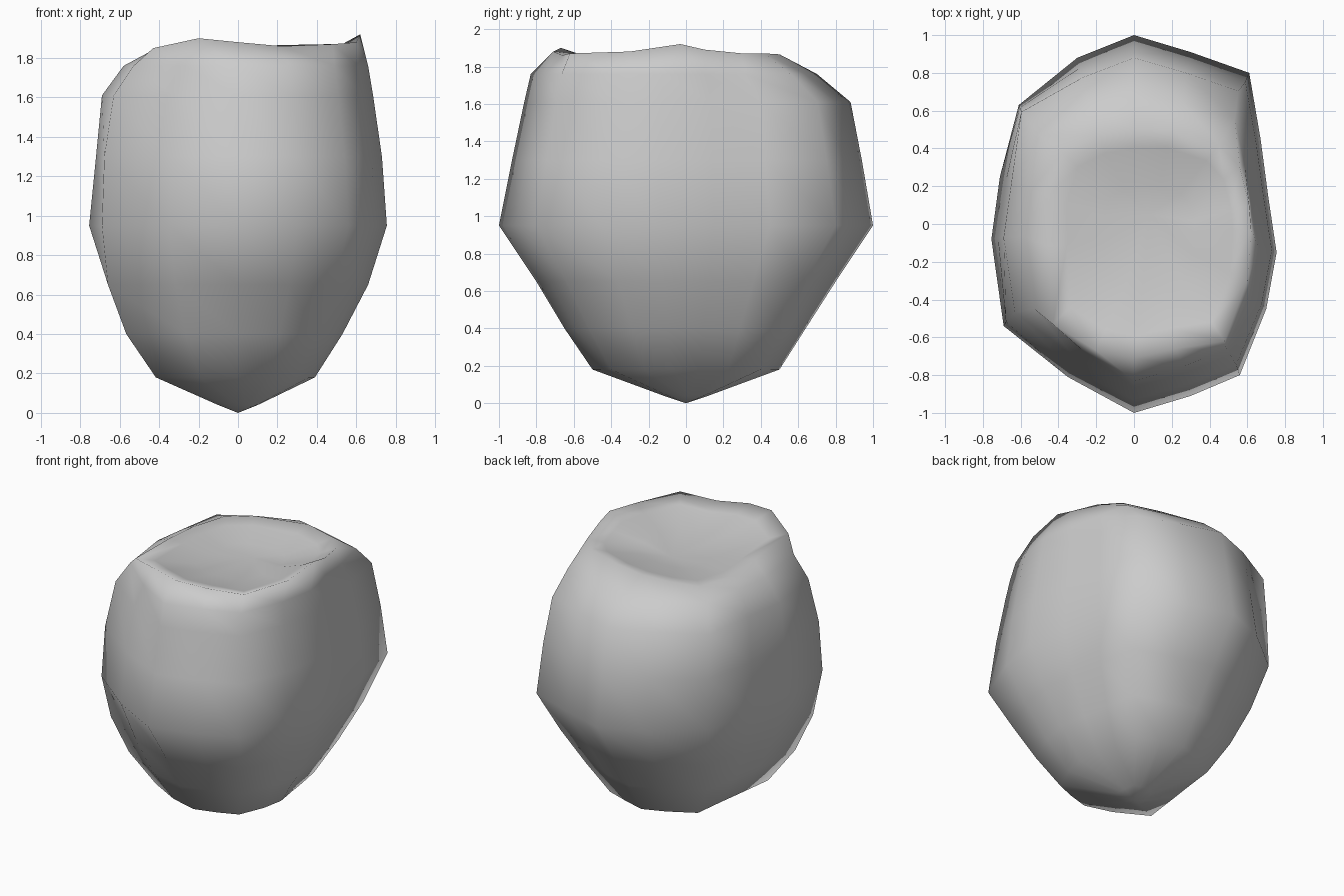
import bpy, bmesh

if "Cube" in bpy.data.objects:
    bpy.data.objects.remove(bpy.data.objects["Cube"])

# Widest outline of the boulder seen from above, clockwise from the back
OUTLINE = [(0, 1), (.3, .91), (.61, .8), (.67, .45), (.71, .15), (.755, -.15),
           (.7, -.45), (.56, -.8), (.3, -.91), (0, -1), (-.35, -.81),
           (-.69, -.54), (-.755, -.08), (-.71, .25), (-.61, .63), (-.3, .88)]

# Uneven rim around the hollow top, same order; it fades out at the back left
RIM = [(0, .5, 1.84), (.2, .5, 1.865), (.45, .42, 1.87), (.56, .3, 1.87),
       (.61, .1, 1.89), (.62, -.03, 1.92), (.6, -.3, 1.88), (.48, -.62, 1.87),
       (.22, -.66, 1.86), (0, -.71, 1.88), (-.2, -.67, 1.9), (-.43, -.53, 1.85),
       (-.45, -.12, 1.83), (-.45, .15, 1.81), (-.38, .38, 1.81), (-.2, .47, 1.83)]

# Level sections: height, left, right, front and back extents,
# then how much fuller the front-left and back-left flanks are
SECTIONS = [(.04, .10, .10, .12, .12, 1.1, 1),
            (.18, .38, .39, .50, .50, 1.2, 1.08),
            (.40, .53, .53, .65, .64, 1.17, 1.06),
            (.65, .65, .66, .80, .80, 1.11, 1.04),
            (.95, .755, .755, 1.0, 1.0, 1, 1),
            (1.30, .72, .73, .93, .94, 1.03, 1.04),
            (1.61, .69, .685, .865, .88, 1, 1.07),
            (1.76, .58, .66, .83, .70, 1, 1.06)]


def section(z, left, right, front, back, front_left, back_left):
    bulge = {10: (1 + front_left) / 2, 11: front_left, 14: back_left}
    return [(x / .755 * (right if x > 0 else left) * bulge.get(i, 1),
             y * (back if y > 0 else front) * bulge.get(i, 1), z)
            for i, (x, y) in enumerate(OUTLINE)]


def inner_ring(k, floor, slope):
    cx, cy = .08, -.05
    return [(cx + (x - cx) * k, cy + (y - cy) * k, floor + (z - 1.85) * slope)
            for x, y, z in RIM]


rings = [section(*s) for s in SECTIONS]
rings += [RIM, inner_ring(.82, 1.825, .6), inner_ring(.45, 1.785, .2)]

# Boulder body lofted through the sections, closed at bottom tip and hollow
bm = bmesh.new()
loops = [[bm.verts.new(p) for p in ring] for ring in rings]
n = len(OUTLINE)
for a, b in zip(loops, loops[1:]):
    for i in range(n):
        j = (i + 1) % n
        bm.faces.new((a[i], a[j], b[j], b[i]))
for loop, tip in ((loops[0], (0, 0, 0)), (loops[-1], (.08, .05, 1.77))):
    v = bm.verts.new(tip)
    for i in range(n):
        bm.faces.new((loop[i], loop[(i + 1) % n], v))
bmesh.ops.recalc_face_normals(bm, faces=bm.faces[:])
for f in bm.faces:
    f.smooth = True
mesh = bpy.data.meshes.new("boulder")
bm.to_mesh(mesh)
bm.free()
boulder = bpy.data.objects.new("boulder", mesh)
bpy.context.collection.objects.link(boulder)
